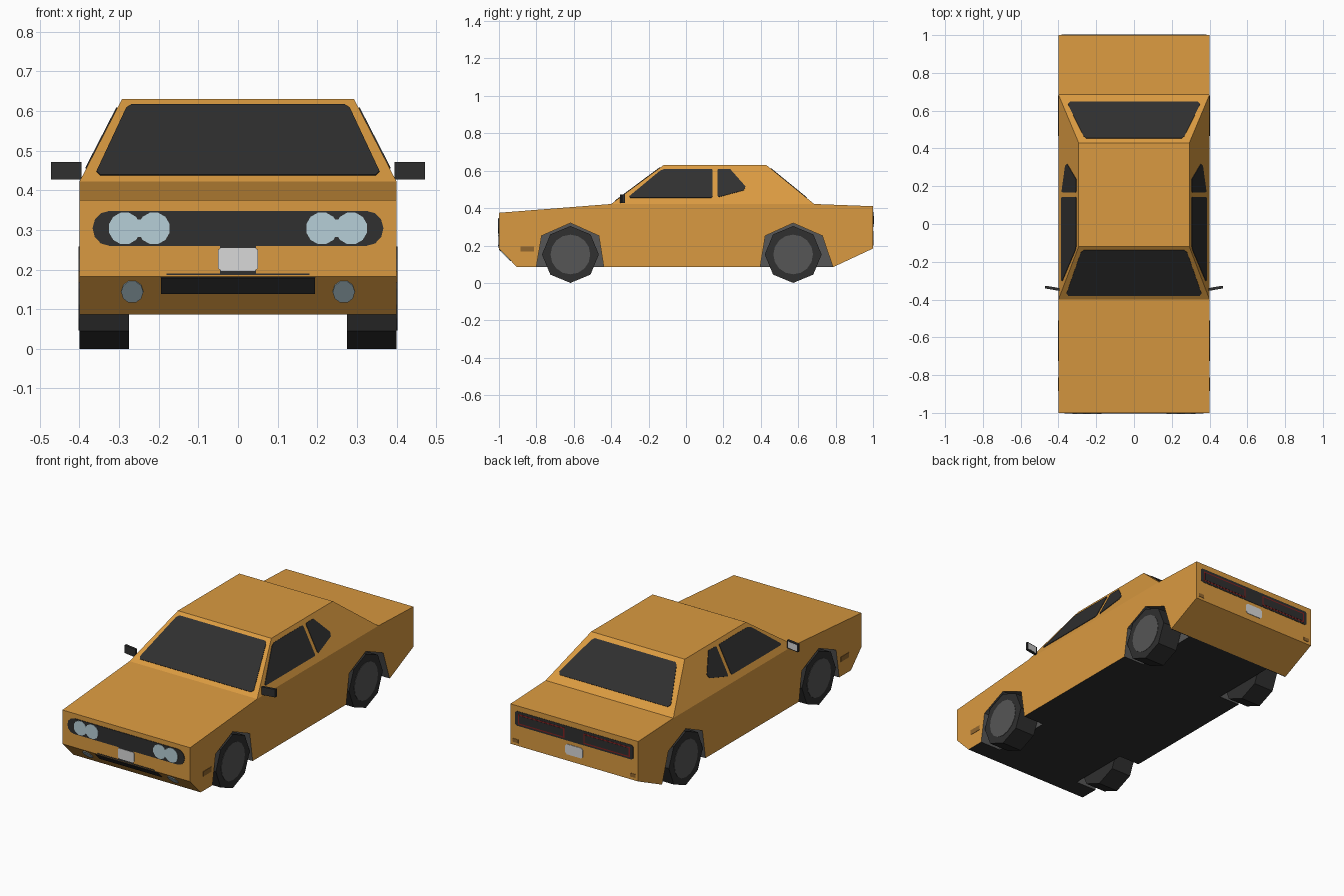
import bpy, bmesh, math
from mathutils import Vector

if "Cube" in bpy.data.objects:
    bpy.data.objects.remove(bpy.data.objects["Cube"])


def material(name, r, g, b):
    m = bpy.data.materials.new(name)
    m.diffuse_color = (r, g, b, 1)
    m.use_nodes = True
    m.node_tree.nodes["Principled BSDF"].inputs["Base Color"].default_value = m.diffuse_color
    return m


ORANGE = material("orange paint", 0.70, 0.323, 0.052)
BLACK = material("black trim", 0.029, 0.029, 0.029)
GREY = material("grey metal", 0.093, 0.093, 0.093)
LAMP = material("pale blue lamp", 0.47, 0.62, 0.68)
WHITE = material("light grey plate", 0.69, 0.69, 0.69)
RED = material("red lamp", 0.22, 0.015, 0.015)
BROWN = material("brown marker", 0.29, 0.135, 0.028)


def solid(name, pts, push, *mats):
    """Flat polygon pushed along a vector into a closed solid."""
    bm = bmesh.new()
    push = Vector(push)
    a = [bm.verts.new(p) for p in pts]
    b = [bm.verts.new(Vector(p) + push) for p in pts]
    bm.faces.new(a)
    bm.faces.new(b[::-1])
    for i in range(len(a)):
        j = (i + 1) % len(a)
        bm.faces.new((a[i], a[j], b[j], b[i]))
    bmesh.ops.recalc_face_normals(bm, faces=bm.faces)
    me = bpy.data.meshes.new(name)
    bm.to_mesh(me)
    bm.free()
    for m in mats:
        me.materials.append(m)
    ob = bpy.data.objects.new(name, me)
    bpy.context.collection.objects.link(ob)
    return ob


def plate(name, pts, surface, normal, mat, lift=0.003):
    """Thin plate lying on a body surface."""
    n = Vector(normal).normalized()
    base = [Vector(surface(*p)) - n * 0.001 for p in pts]
    return solid(name, base, n * (lift + 0.001), mat)


def ngon(cx, cy, r, n, start=0.0):
    return [(cx + r * math.cos(start + math.tau * i / n),
             cy + r * math.sin(start + math.tau * i / n)) for i in range(n)]


def rect(x0, z0, x1, z1):
    return [(x0, z0), (x1, z0), (x1, z1), (x0, z1)]


def both(half):
    """Complete a right half outline with its mirrored left half."""
    return half + [(-x, z) for x, z in reversed(half)]


# Main measurements
W, BELT, ROOF, ROOF_W = 0.4, 0.422, 0.63, 0.293
FRONT_AXLE, REAR_AXLE = -0.618, 0.573

# Lower body
profile = [(-1, 0.183), (-1, 0.375), (-0.4, BELT), (0.685, BELT), (1, 0.41),
           (1, 0.184), (0.79, 0.086), (-0.905, 0.086)]
body = solid("lower_body", [(-W, y, z) for y, z in profile], (2 * W, 0, 0),
             ORANGE, BLACK, GREY)

# Wheel arches cut from both sides
arches = [[(-0.80, 0.04), (-0.80, 0.086), (-0.772, 0.252), (-0.618, 0.32),
           (-0.466, 0.252), (-0.44, 0.086), (-0.44, 0.04)],
          [(0.397, 0.04), (0.397, 0.086), (0.424, 0.252), (0.573, 0.32),
           (0.729, 0.252), (0.785, 0.086), (0.785, 0.04)]]
bpy.context.view_layer.objects.active = body
for arch in arches:
    for s in (-1, 1):
        cutter = solid("arch_cutter", [(s * 0.27, y, z) for y, z in arch], (s * 0.2, 0, 0))
        cutter.hide_render = True
        mod = body.modifiers.new("arch", 'BOOLEAN')
        mod.operation, mod.solver, mod.object = 'DIFFERENCE', 'EXACT', cutter
        bpy.ops.object.modifier_apply(modifier=mod.name)
        bpy.data.objects.remove(cutter)

# Body colours by place; the hidden deck under the cabin is opened
bm = bmesh.new()
bm.from_mesh(body.data)
hidden = []
for f in bm.faces:
    c = f.calc_center_median()
    f.material_index = 0
    if f.normal.z < -0.99 and c.z < 0.09:
        f.material_index = 1
    elif 0.2 < abs(c.x) < 0.39 and c.z < 0.33:
        f.material_index = 2
    elif f.normal.z > 0.99 and c.z > 0.4215:
        hidden.append(f)
bmesh.ops.delete(bm, geom=hidden, context='FACES')
bm.to_mesh(body.data)
bm.free()

# Cabin: belt outline tapered to the roof
cabin = solid("cabin", [(-W, -0.4, BELT), (W, -0.4, BELT), (W, 0.685, BELT), (-W, 0.685, BELT)],
              (0, 0, ROOF - BELT), ORANGE)
for v in cabin.data.vertices:
    if v.co.z > 0.5:
        v.co.x = math.copysign(ROOF_W, v.co.x)
        v.co.y = -0.12 if v.co.y < 0 else 0.43
bm = bmesh.new()
bm.from_mesh(cabin.data)
bmesh.ops.delete(bm, geom=[f for f in bm.faces if f.calc_center_median().z < BELT + 0.01],
                 context='FACES')
bm.to_mesh(cabin.data)
bm.free()


# Surfaces that plates are laid on
def rise(z):
    return (z - BELT) / (ROOF - BELT)


def nose(x, z): return (x, -1, z)
def tail(x, z): return (x, 1, z)
def chin(x, z): return (x, -1 + 0.095 * (0.183 - z) / 0.097, z)
def windshield(x, z): return (x, -0.4 + 0.28 * rise(z), z)
def backlight(x, z): return (x, 0.685 - 0.255 * rise(z), z)


CHIN_N = (0, -0.097, -0.095)

# Windshield and rear window
plate("windshield", both([(0.348, 0.438), (0.357, 0.447), (0.282, 0.607), (0.268, 0.616)]),
      windshield, (0, -0.208, 0.28), BLACK)
plate("rear_window", both([(0.338, 0.454), (0.35, 0.464), (0.267, 0.602), (0.253, 0.611)]),
      backlight, (0, 0.208, 0.255), BLACK)

# Grille, number plate and lower intake
right_end = [(0.325 + 0.042 * math.cos(a), 0.304 + 0.044 * math.sin(a))
             for a in [math.radians(d) for d in range(-90, 91, 30)]]
plate("grille", both(right_end), nose, (0, -1, 0), BLACK)
plate("front_plate_holder", rect(-0.046, 0.187, 0.046, 0.262), nose, (0, -1, 0), BLACK, 0.002)
plate("front_plate", both([(0.043, 0.197), (0.05, 0.203), (0.05, 0.25), (0.043, 0.255)]),
      nose, (0, -1, 0), WHITE, 0.004)
plate("bumper_line", rect(-0.18, 0.186, 0.18, 0.19), nose, (0, -1, 0), BLACK, 0.002)
plate("lower_intake", rect(-0.194, 0.14, 0.194, 0.181), chin, CHIN_N, BLACK)

# Tail panel and rear plate
plate("tail_panel", both([(0.36, 0.298), (0.37, 0.306), (0.37, 0.372), (0.36, 0.38)]),
      tail, (0, 1, 0), BLACK, 0.002)
plate("rear_plate", both([(0.045, 0.22), (0.055, 0.23), (0.055, 0.268), (0.045, 0.278)]),
      tail, (0, 1, 0), WHITE)

# Parts repeated on both sides
front_glass = [(-0.298, 0.455), (-0.303, 0.463), (-0.14, 0.598), (-0.115, 0.608),
               (0.137, 0.608), (0.143, 0.602), (0.143, 0.463), (0.137, 0.455)]
rear_glass = [(0.172, 0.458), (0.168, 0.468), (0.168, 0.602), (0.174, 0.608),
              (0.236, 0.608), (0.318, 0.515), (0.31, 0.495)]
for s, side in ((-1, "left"), (1, "right")):
    def cabin_side(y, z): return (s * (W - (W - ROOF_W) * rise(z)), y, z)
    def body_side(y, z): return (s * W, y, z)
    side_n = (s * (ROOF - BELT), 0, W - ROOF_W)

    plate(side + "_front_side_window", front_glass, cabin_side, side_n, BLACK)
    plate(side + "_rear_side_window", rear_glass, cabin_side, side_n, BLACK)
    plate(side + "_side_marker", rect(-0.885, 0.168, -0.812, 0.196), body_side, (s, 0, 0),
          BROWN, 0.002)

    # Lamps
    for cx, lift, label in ((0.286, 0.005, "outer"), (0.212, 0.0052, "inner")):
        plate(f"{side}_{label}_headlight", ngon(s * cx, 0.304, 0.041, 12, math.pi / 12),
              nose, (0, -1, 0), LAMP, lift)
    plate(side + "_headlight_bridge", rect(s * 0.249 - 0.015, 0.282, s * 0.249 + 0.015, 0.326),
          nose, (0, -1, 0), LAMP, 0.0048)
    plate(side + "_fog_lamp", ngon(s * 0.267, 0.145, 0.028, 10), chin, CHIN_N, LAMP)
    plate(side + "_tail_lamp", rect(s * 0.06, 0.308, s * 0.35, 0.366), tail, (0, 1, 0), RED, 0.003)
    plate(side + "_tail_lamp_centre", rect(s * 0.067, 0.315, s * 0.343, 0.359), tail,
          (0, 1, 0), BLACK, 0.004)
    plate(side + "_rear_reflector", rect(s * 0.35, 0.2, s * 0.385, 0.22), tail, (0, 1, 0),
          BROWN, 0.002)

    # Door mirrors
    solid(side + "_mirror", [(s * 0.395, -0.354, 0.427), (s * 0.472, -0.341, 0.427),
                             (s * 0.472, -0.327, 0.427), (s * 0.395, -0.340, 0.427)],
          (0, 0, 0.045), BLACK)
    plate(side + "_mirror_glass", rect(0.403, 0.432, 0.467, 0.467),
          lambda x, z: (s * x, -0.340 + (x - 0.395) * 0.013 / 0.077, z),
          (-s * 0.013, 0.077, 0), WHITE, 0.001)

    # Wheels
    for axle, label in ((FRONT_AXLE, "front"), (REAR_AXLE, "rear")):
        solid(f"{side}_{label}_tyre",
              [(s * 0.275, y, z) for y, z in ngon(axle, 0.152, 0.152, 8, math.pi / 2)],
              (s * 0.125, 0, 0), BLACK)
        plate(f"{side}_{label}_hub", ngon(axle, 0.152, 0.106, 16), body_side, (s, 0, 0), GREY, 0.002)
